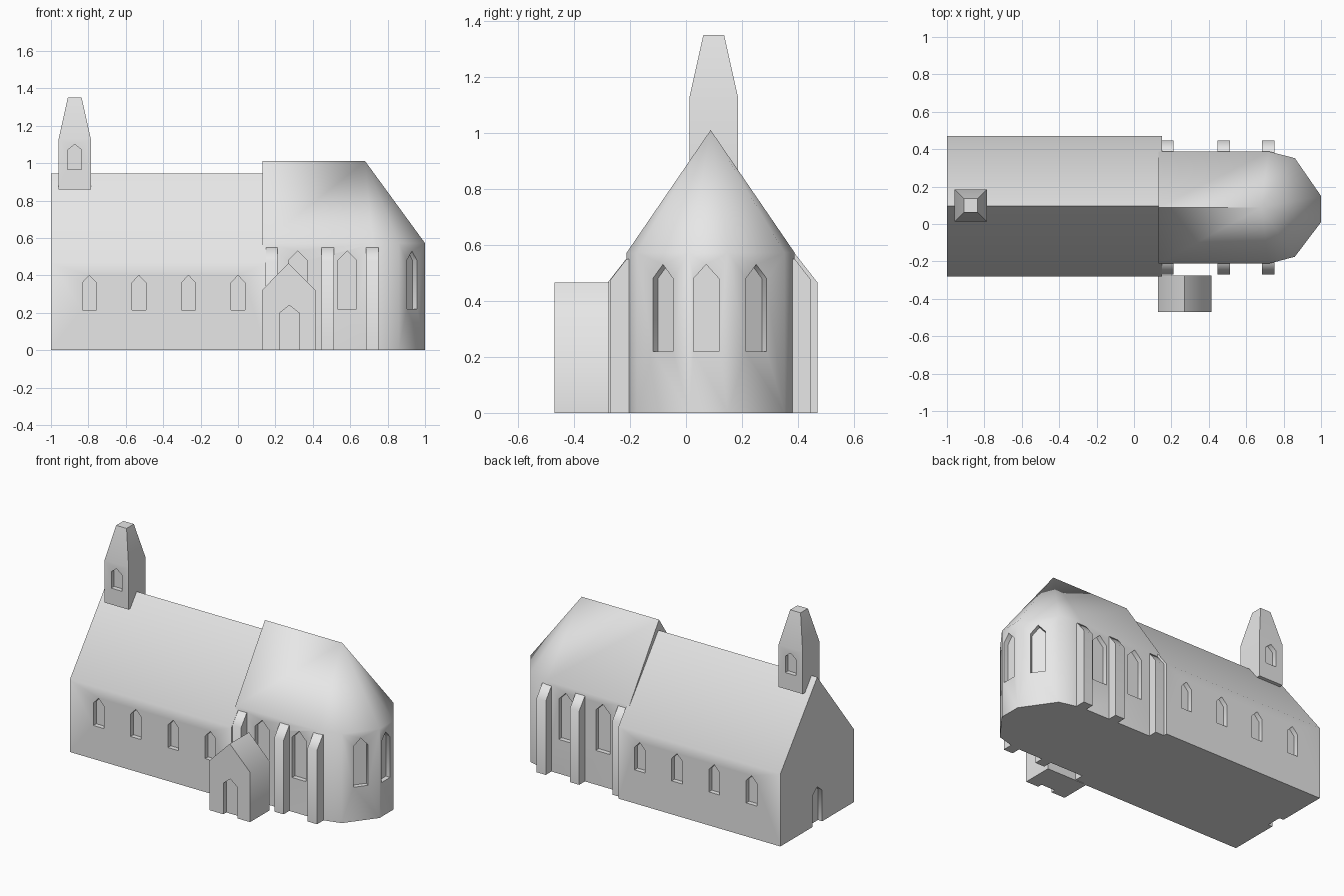
import bpy, bmesh, math
from mathutils import Vector

if "Cube" in bpy.data.objects:
    bpy.data.objects.remove(bpy.data.objects["Cube"])

stone = bpy.data.materials.new("pale_stone")
stone.diffuse_color = (0.8, 0.8, 0.8, 1)
stone.use_nodes = True
stone.node_tree.nodes["Principled BSDF"].inputs["Base Color"].default_value = stone.diffuse_color
MID = 0.095  # y of the long axis


def add_prism(bm, pts, vec):
    """Closed solid: polygon pts swept along vec."""
    a = [bm.verts.new(p) for p in pts]
    b = [bm.verts.new(Vector(p) + Vector(vec)) for p in pts]
    n = len(a)
    bm.faces.new(a)
    bm.faces.new(b[::-1])
    for i in range(n):
        bm.faces.new((a[i], b[i], b[(i + 1) % n], a[(i + 1) % n]))


def add_recess(bm, c, nrm, w, z0, zs, zp, depth=0.03):
    """Pointed-arch cutter in a wall at c=(x, y) facing nrm=(x, y)."""
    n = Vector((nrm[0], nrm[1], 0)).normalized()
    t = Vector((-n.y, n.x, 0)) * (w / 2)
    o = Vector((c[0], c[1], 0)) + n * 0.03
    up = Vector((0, 0, 1))
    pts = [o - t + up * z0, o + t + up * z0, o + t + up * zs, o + up * zp, o - t + up * zs]
    add_prism(bm, pts, -n * (0.03 + depth))


def make(name, bm):
    bmesh.ops.recalc_face_normals(bm, faces=bm.faces)
    me = bpy.data.meshes.new(name)
    bm.to_mesh(me)
    bm.free()
    ob = bpy.data.objects.new(name, me)
    bpy.context.collection.objects.link(ob)
    me.materials.append(stone)
    return ob


def finish(ob, recesses=()):
    """Cut the openings, then smooth the shallow angles."""
    if recesses:
        bm = bmesh.new()
        for r in recesses:
            add_recess(bm, *r)
        cutter = make("cutter", bm)
        cutter.hide_render = True
        mod = ob.modifiers.new("openings", 'BOOLEAN')
        mod.operation, mod.solver, mod.object = 'DIFFERENCE', 'EXACT', cutter
        deps = bpy.context.evaluated_depsgraph_get()
        me = bpy.data.meshes.new_from_object(ob.evaluated_get(deps))
        ob.modifiers.clear()
        ob.data = me
        bpy.data.objects.remove(cutter)
    bpy.ops.object.select_all(action='DESELECT')
    ob.select_set(True)
    bpy.context.view_layer.objects.active = ob
    bpy.ops.object.shade_smooth_by_angle(angle=math.radians(60))


# Nave with gabled roof, side windows and west door
bm = bmesh.new()
add_prism(bm, [(-1, -0.28, 0), (-1, 0.47, 0), (-1, 0.47, 0.465),
               (-1, MID, 0.945), (-1, -0.28, 0.465)], (1.15, 0, 0))
cuts = [((x, y), (0, s), 0.075, 0.215, 0.36, 0.40)
        for x in (-0.795, -0.53, -0.265, 0.0) for y, s in ((-0.28, -1), (0.47, 1))]
cuts.append(((-1, MID), (-1, 0), 0.10, -0.05, 0.20, 0.24))
finish(make("nave", bm), cuts)

# Choir with a rounded apse and hipped roof
plan = [(0.13, -0.212), (0.72, -0.212), (0.86, -0.175), (1, 0.01),
        (1, 0.15), (0.86, 0.352), (0.72, 0.388), (0.13, 0.388)]
bm = bmesh.new()
low = [bm.verts.new((x, y, 0)) for x, y in plan]
eave = [bm.verts.new((x, y, 0.572)) for x, y in plan]
ridge_w = bm.verts.new((0.13, 0.088, 1.01))
ridge_e = bm.verts.new((0.68, 0.088, 1.01))
bm.faces.new(low)
for i in range(7):
    bm.faces.new((low[i], low[i + 1], eave[i + 1], eave[i]))
    if 0 < i < 6:
        bm.faces.new((eave[i], eave[i + 1], ridge_e))
bm.faces.new((eave[0], eave[1], ridge_e, ridge_w))
bm.faces.new((eave[6], eave[7], ridge_w, ridge_e))
bm.faces.new((low[7], low[0], eave[0], ridge_w, eave[7]))
tall = (0.22, 0.48, 0.53)
cuts = [((x, y), (0, s), 0.10) + tall
        for x in (0.32, 0.583) for y, s in ((-0.212, -1), (0.388, 1))]
cuts += [((1, 0.072), (1, 0), 0.09) + tall,
         ((0.93, -0.0825), (0.185, -0.14), 0.09) + tall,
         ((0.93, 0.251), (0.202, 0.14), 0.09) + tall]
finish(make("choir", bm), cuts)

# Buttresses with sloping caps on both sides of the choir
for side, wall, s in (("front", -0.212, -1), ("back", 0.388, 1)):
    for i, x in enumerate((0.145, 0.447, 0.685)):
        inner, outer = wall - s * 0.02, wall + s * 0.058
        bm = bmesh.new()
        add_prism(bm, [(x, inner, 0), (x, outer, 0), (x, outer, 0.475),
                       (x, wall, 0.55), (x, inner, 0.55)], (0.066, 0, 0))
        finish(make(f"{side}_buttress_{i + 1}", bm))

# Porch with its own gable and doorway
bm = bmesh.new()
add_prism(bm, [(0.127, -0.47, 0), (0.415, -0.47, 0), (0.415, -0.47, 0.32),
               (0.271, -0.47, 0.465), (0.127, -0.47, 0.32)], (0, 0.195, 0))
finish(make("porch", bm), [((0.275, -0.47), (0, -1), 0.10, -0.05, 0.20, 0.24)])

# Bell turret: square shaft tapering to a flat top
bm = bmesh.new()
rings = []
for z, h in ((0.86, 0.086), (1.13, 0.086), (1.35, 0.037)):
    rings.append([bm.verts.new((-0.873 + sx * h, 0.099 + sy * h, z))
                  for sx, sy in ((-1, -1), (1, -1), (1, 1), (-1, 1))])
for a, b in zip(rings, rings[1:]):
    for i in range(4):
        j = (i + 1) % 4
        bm.faces.new((a[i], a[j], b[j], b[i]))
bm.faces.new(rings[0])
bm.faces.new(rings[-1])
finish(make("bell_turret", bm),
       [((-0.873, 0.099 + s * 0.086), (0, s), 0.075, 0.965, 1.07, 1.10) for s in (-1, 1)])
